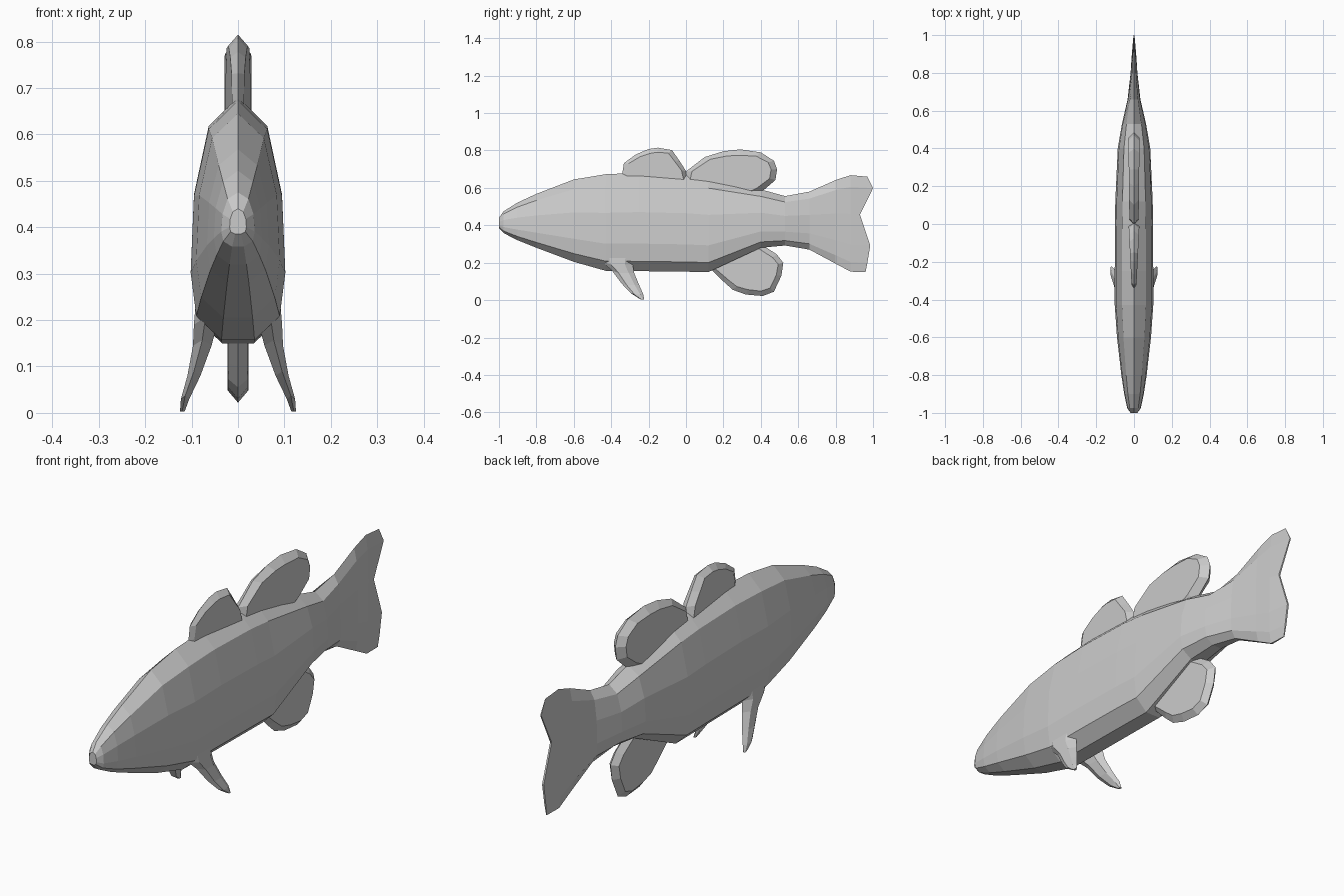
import bpy, bmesh
from mathutils import Vector

if "Cube" in bpy.data.objects:
    bpy.data.objects.remove(bpy.data.objects["Cube"])


def finish(name, bm):
    bmesh.ops.remove_doubles(bm, verts=bm.verts, dist=0.0001)
    bmesh.ops.recalc_face_normals(bm, faces=bm.faces)
    mesh = bpy.data.meshes.new(name)
    bm.to_mesh(mesh)
    bm.free()
    ob = bpy.data.objects.new(name, mesh)
    bpy.context.collection.objects.link(ob)
    return ob


def loft(bm, rings):
    """Bridge closed rings and cap both ends with paired strips."""
    rows = [[bm.verts.new(p) for p in r] for r in rings]
    n = len(rows[0])
    for a, b in zip(rows, rows[1:]):
        for i in range(n):
            j = (i + 1) % n
            bm.faces.new((a[i], a[j], b[j], b[i]))
    for r in (rows[0], rows[-1]):
        for i in range(n // 2):
            quad = [r[i], r[i + 1], r[-i - 1], r[-i] if i else r[0]]
            bm.faces.new(list(dict.fromkeys(quad)))


# Body and tail: (width fraction, height fraction) cross-section
section = [(0, 1), (.62, .88), (.93, .6), (1, .28), (.88, .1), (.35, 0), (0, 0)]
tail_edge = [.97, 1.0, .93, .985, .97, .96, .96]
# station y, bottom z, top z, half width
stations = [(-1.0, .385, .44, .018), (-.975, .358, .475, .036),
            (-.9, .32, .522, .052), (-.8, .28, .568, .067),
            (-.6, .205, .645, .09), (-.43, .157, .673, .102),
            (-.25, .155, .681, .102), (0, .152, .673, .101),
            (.12, .15, .66, .099), (.4, .28, .592, .086),
            (.53, .292, .556, .064), (.66, .27, .58, .034),
            (.8, .195, .642, .018), (.88, .152, .668, .013),
            (None, .15, .66, .004)]
rings = []
for y, zb, zt, w in stations:
    half = [Vector((w * fx, tail_edge[i] if y is None else y, zb + (zt - zb) * fz))
            for i, (fx, fz) in enumerate(section)]
    rings.append(half + [Vector((-p.x, p.y, p.z)) for p in half[-2:0:-1]])
bm = bmesh.new()
loft(bm, rings)
finish("body_and_tail", bm)


# Upright fins: flat sides with a rim bevelled to a centre ridge
def plate_fin(name, outline, w_front, w_back, inset):
    bm = bmesh.new()
    n = len(outline)
    pts = [Vector((0, y, z)) for y, z in outline]
    mid = sum(pts, Vector()) / n
    y0, y1 = min(p.y for p in pts), max(p.y for p in pts)
    ridge = [bm.verts.new(p) for p in pts]
    for s in (-1, 1):
        side = []
        for p in pts:
            q = p + (mid - p).normalized() * inset
            w = w_front + (w_back - w_front) * (q.y - y0) / (y1 - y0)
            side.append(bm.verts.new((s * w, q.y, q.z)))
        bm.faces.new(side)
        for i in range(n):
            j = (i + 1) % n
            bm.faces.new((ridge[i], ridge[j], side[j], side[i]))
    return finish(name, bm)


plate_fin("front_dorsal_fin",
          [(-.335, .58), (-.342, .67), (-.332, .732), (-.27, .778), (-.2, .808),
           (-.15, .815), (-.075, .802), (-.035, .745), (0, .69), (.02, .58)],
          .012, .03, .025)
plate_fin("rear_dorsal_fin",
          [(-.02, .58), (0, .688), (.1, .765), (.2, .796), (.29, .806), (.4, .79),
           (.47, .745), (.487, .7), (.478, .642), (.4, .575), (.3, .53)],
          .024, .03, .032)
plate_fin("anal_fin",
          [(.13, .17), (.2, .1), (.25, .055), (.32, .03), (.41, .022), (.47, .045),
           (.51, .13), (.52, .2), (.485, .245), (.4, .3), (.28, .32)],
          .02, .023, .028)

# Pelvic fins: z, centre x, half thickness, front y, back y
levels = [(.25, .062, .028, -.48, -.27), (.19, .07, .025, -.45, -.285),
          (.145, .077, .02, -.395, -.277), (.08, .095, .014, -.345, -.25),
          (.03, .114, .009, -.295, -.228), (.003, .12, .005, -.245, -.224)]
rings = []
for z, x, t, ya, yb in levels:
    d = yb - ya
    lift = .1 * d
    rings.append([Vector((x, ya, z + lift)), Vector((x + t, ya + .3 * d, z)),
                  Vector((x + t, ya + .75 * d, z)), Vector((x, yb, z)),
                  Vector((x - t, ya + .75 * d, z)), Vector((x - t, ya + .3 * d, z))])
bm = bmesh.new()
loft(bm, rings)
fins = finish("pelvic_fins", bm)
fins.modifiers.new("mirror", 'MIRROR').use_clip = False
